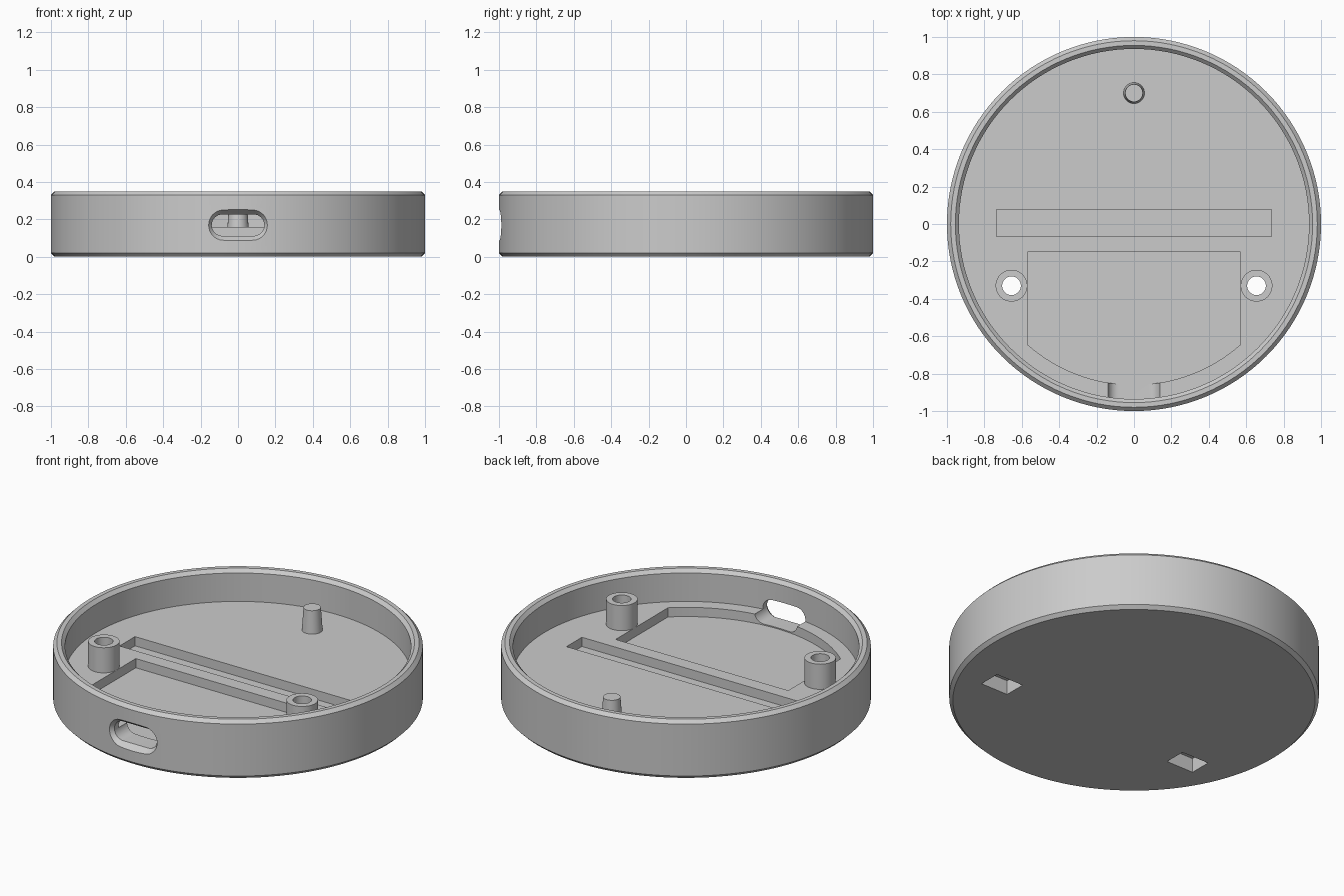
import bpy, bmesh, math

if "Cube" in bpy.data.objects:
    bpy.data.objects.remove(bpy.data.objects["Cube"])

grey = bpy.data.materials.new("grey plastic")
grey.diffuse_color = (0.6, 0.6, 0.6, 1)
grey.use_nodes = True
grey.node_tree.nodes["Principled BSDF"].inputs["Base Color"].default_value = grey.diffuse_color


def loft(name, rings, cap=True):
    """Skin matching rings of points, with flat end caps if wanted."""
    bm = bmesh.new()
    vs = [[bm.verts.new(p) for p in ring] for ring in rings]
    n = len(vs[0])
    for a, b in zip(vs, vs[1:]):
        for i in range(n):
            j = (i + 1) % n
            bm.faces.new((a[i], a[j], b[j], b[i]))
    if cap:
        bm.faces.new(vs[0][::-1])
        bm.faces.new(vs[-1])
        bmesh.ops.recalc_face_normals(bm, faces=bm.faces)
    mesh = bpy.data.meshes.new(name)
    bm.to_mesh(mesh)
    bm.free()
    mesh.materials.append(grey)
    ob = bpy.data.objects.new(name, mesh)
    bpy.context.collection.objects.link(ob)
    return ob


def lathe(name, profile, segs, x=0, y=0, cap=True):
    """Turn a (radius, height) profile about a vertical axis."""
    turn = [2 * math.pi * i / segs for i in range(segs)]
    return loft(name, [[(x + r * math.cos(a), y + r * math.sin(a), z) for a in turn]
                       for r, z in profile], cap)


def prism(name, outline, z0, z1):
    return loft(name, [[(x, y, z) for x, y in outline] for z in (z0, z1)])


def rect(cx, cy, hx, hy):
    return [(cx - hx, cy - hy), (cx + hx, cy - hy), (cx + hx, cy + hy), (cx - hx, cy + hy)]


def activate(ob):
    bpy.ops.object.select_all(action='DESELECT')
    ob.select_set(True)
    bpy.context.view_layer.objects.active = ob


def cut(ob, cutter):
    cutter.hide_render = True
    mod = ob.modifiers.new("cut", 'BOOLEAN')
    mod.operation = 'DIFFERENCE'
    mod.solver = 'EXACT'
    mod.object = cutter
    activate(ob)
    bpy.ops.object.modifier_apply(modifier=mod.name)
    bpy.data.objects.remove(cutter)


FLOOR, RECESS, TOP = 0.16, 0.105, 0.35
BOSS_X, BOSS_Y = 0.655, -0.33

# Round tray with chamfered rim and base
tray = lathe("round_tray", [(0.98, 0), (1, 0.02), (1, TOP - 0.02), (0.98, TOP),
                            (0.955, TOP), (0.936, TOP - 0.02), (0.936, FLOOR)], 128)

# Long slot in the floor
cut(tray, prism("long_slot_cutter", rect(0, 0.005, 0.735, 0.073), RECESS, 0.25))

# Board recess with curved front edge
R = 0.86
half = math.asin(0.57 / R)
arc = [(R * math.sin(t), -R * math.cos(t))
       for t in (half * (2 * i / 32 - 1) for i in range(33))]
cut(tray, prism("board_recess_cutter", arc + [(0.57, -0.15), (-0.57, -0.15)], RECESS, 0.25))


# Rounded port opening, flared at the outside
def stadium(y, r):
    pts = []
    for i in range(34):
        side = 1 if i < 17 else -1
        a = -math.pi / 2 + math.pi * (i if i < 17 else i - 1) / 16
        pts.append((side * 0.083 + r * math.cos(a), y, 0.169 + r * math.sin(a)))
    return pts


cut(tray, loft("port_cutter", [stadium(-1.02, 0.098), stadium(-0.965, 0.0575),
                               stadium(-0.8, 0.0575)]))

# Screw bosses, their through holes and the nut pockets underneath
for side, label in ((-1, "left"), (1, "right")):
    x = side * BOSS_X
    cut(tray, lathe("screw_hole_cutter", [(0.05, -0.1), (0.05, 0.25)], 40, x, BOSS_Y))
    cut(tray, prism("nut_pocket_cutter", rect(x, BOSS_Y, 0.09, 0.065), -0.05, 0.085))
    boss = lathe(label + "_screw_boss", [(0.085, FLOOR), (0.085, 0.31), (0.05, 0.31),
                                         (0.05, FLOOR)], 40, x, BOSS_Y, cap=False)

# Tapered locating pin
lathe("locating_pin", [(0.057, FLOOR - 0.01), (0.047, 0.295)], 40, 0, 0.7)

for ob in list(bpy.context.scene.objects):
    activate(ob)
    bpy.ops.object.shade_smooth_by_angle(angle=math.radians(30))
